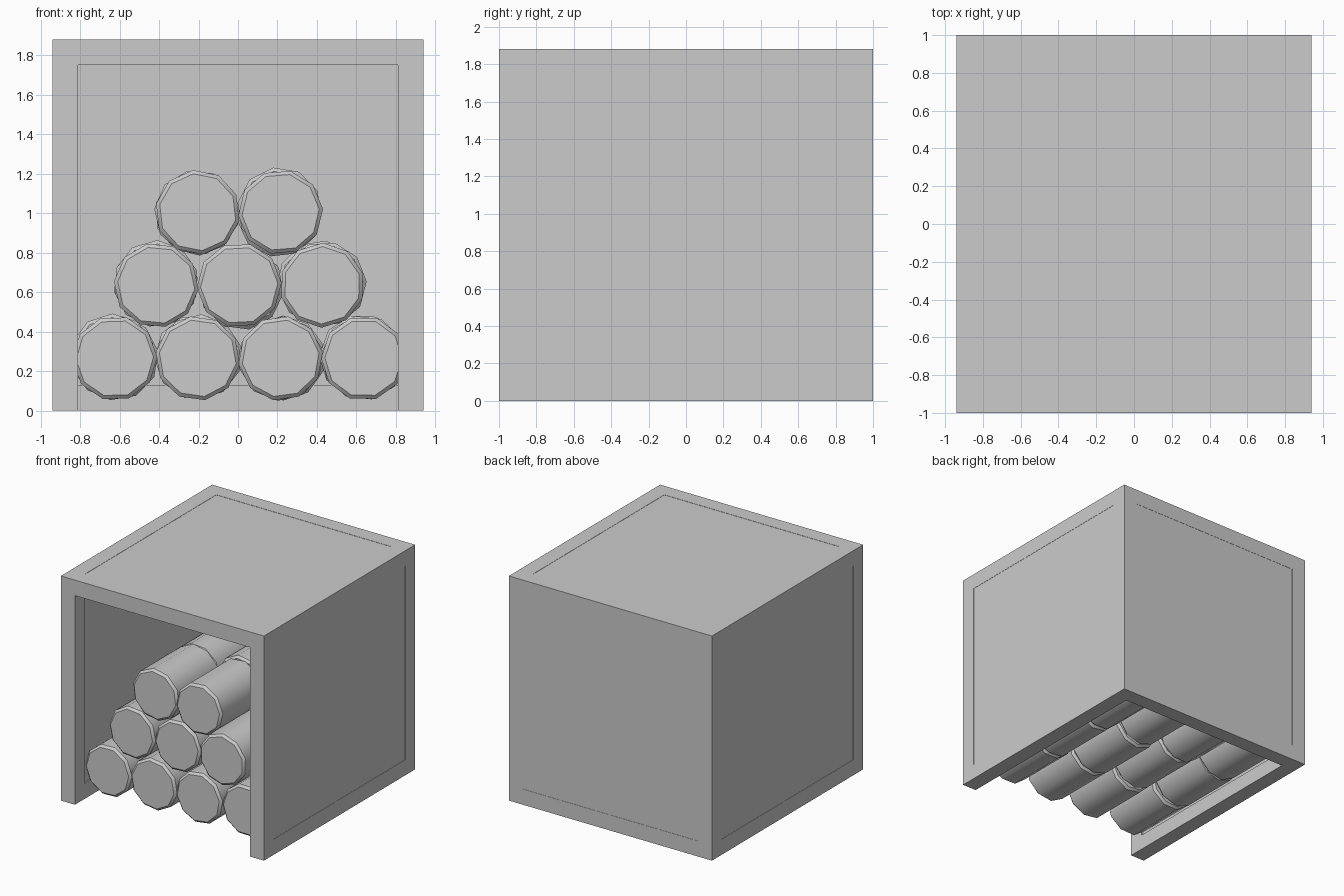
import bpy, bmesh, math, random
from mathutils import Matrix

if "Cube" in bpy.data.objects:
    bpy.data.objects.remove(bpy.data.objects["Cube"])

random.seed(4)
X, Y, Z, T = 0.94, 1.0, 1.88, 0.13   # half width, half depth, height, wall thickness
RO, RI = 0.002, 0.012                # panel recess outside / inside


def box(name, x0, x1, y0, y1, z0, z1):
    bm = bmesh.new()
    bmesh.ops.create_cube(bm, size=1)
    for v in bm.verts:
        v.co = ((x0 + x1) / 2 + v.co.x * (x1 - x0),
                (y0 + y1) / 2 + v.co.y * (y1 - y0),
                (z0 + z1) / 2 + v.co.z * (z1 - z0))
    me = bpy.data.meshes.new(name)
    bm.to_mesh(me)
    bm.free()
    ob = bpy.data.objects.new(name, me)
    bpy.context.collection.objects.link(ob)
    return ob


def log(name, x, y, z, length):
    bm = bmesh.new()
    bmesh.ops.create_cone(bm, cap_ends=True, segments=10, radius1=0.215,
                          radius2=0.215, depth=length)
    # chamfered rims on both ends
    rims = [e for e in bm.edges if abs(e.verts[0].co.z - e.verts[1].co.z) < 1e-4]
    bmesh.ops.bevel(bm, geom=rims, offset=0.018, segments=1, affect='EDGES')
    bm.transform(Matrix.Translation((x, y, z))
                 @ Matrix.Rotation(math.pi / 2, 4, 'X')
                 @ Matrix.Rotation(random.uniform(0, math.tau), 4, 'Z'))
    me = bpy.data.meshes.new(name)
    bm.to_mesh(me)
    bm.free()
    ob = bpy.data.objects.new(name, me)
    bpy.context.collection.objects.link(ob)
    bpy.ops.object.select_all(action='DESELECT')
    ob.select_set(True)
    bpy.context.view_layer.objects.active = ob
    bpy.ops.object.shade_smooth_by_angle(angle=math.radians(38))


# Shelter frame: posts, side rails, front and back rails (front bottom is open)
for s, side in ((-1, "left"), (1, "right")):
    xa, xb = sorted((s * X, s * (X - T)))
    box(f"{side}_front_post", xa, xb, -Y, -Y + T, 0, Z)
    box(f"{side}_back_post", xa, xb, Y - T, Y, 0, Z)
    for z, lvl in ((0, "bottom"), (Z - T, "top")):
        box(f"{side}_{lvl}_rail", xa, xb, -Y + T, Y - T, z, z + T)
    pa, pb = sorted((s * (X - RO), s * (X - T + RI)))
    box(f"{side}_panel", pa, pb, -Y + T, Y - T, T, Z - T)
box("front_top_rail", -X + T, X - T, -Y, -Y + T, Z - T, Z)
box("back_top_rail", -X + T, X - T, Y - T, Y, Z - T, Z)
box("back_bottom_rail", -X + T, X - T, Y - T, Y, 0, T)

# Back and roof panels
box("back_panel", -X + T, X - T, Y - T + RI, Y - RO, T, Z - T)
box("roof_panel", -X + T, X - T, -Y + T, Y - T, Z - T + RI, Z - RO)

# Log pile: rows of 4, 3 and 2, three logs deep
for row, count in enumerate((4, 3, 2)):
    for i in range(count):
        for d in range(3):
            j = 0.0 if d == 0 else 0.014
            log(f"log_{row}_{i}_{d}",
                (i - (count - 1) / 2) * 0.42 + 0.006 + random.uniform(-j, j),
                -0.54 + d * 0.565 + random.uniform(-0.015, 0.015),
                0.265 + row * 0.37 + random.uniform(-j, j), 0.565)
